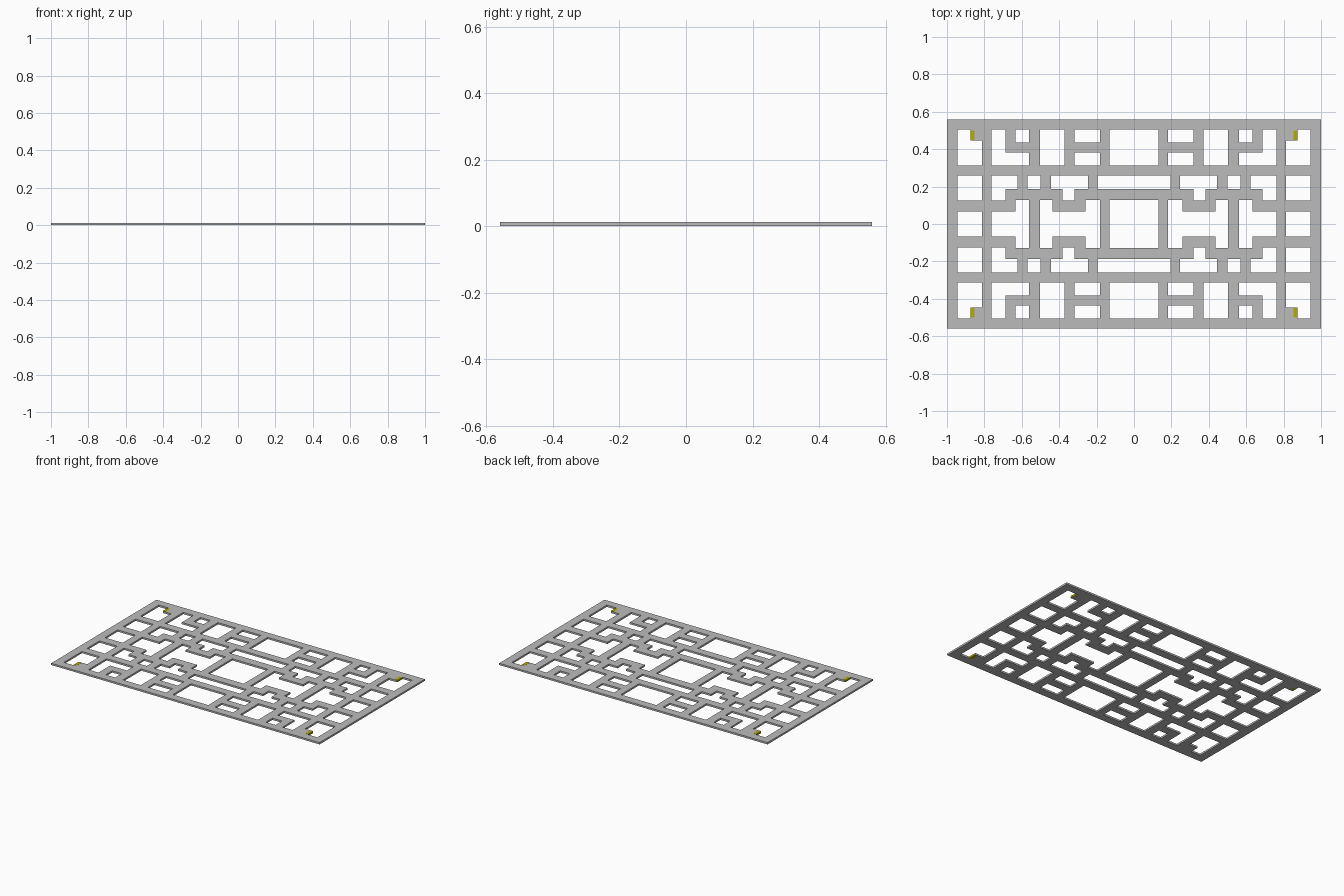
import bpy, bmesh

if "Cube" in bpy.data.objects:
    bpy.data.objects.remove(bpy.data.objects["Cube"])

T = 0.012            # panel thickness
W, D = 1.0, 0.56     # half width, half depth

def material(name, rgb):
    m = bpy.data.materials.new(name)
    m.diffuse_color = (*rgb, 1)
    m.use_nodes = True
    m.node_tree.nodes["Principled BSDF"].inputs["Base Color"].default_value = m.diffuse_color
    return m

grey = material("grey", (0.5, 0.5, 0.5))
yellow = material("yellow", (0.45, 0.42, 0.0))

# Openings in one quarter: x0, x1, y0, y1 (mirrored by testing |x|, |y|)
HOLES = [
    # outer row
    (.812, .944, .312, .446), (.873, .944, .446, .505),
    (.686, .761, .312, .505), (.561, .686, .312, .381),
    (.561, .633, .435, .505), (.371, .503, .312, .505),
    (.183, .317, .435, .505), (.183, .317, .312, .381),
    (0, .132, .312, .505),
    # second row
    (.812, .944, .126, .258), (.622, .761, .186, .258),
    (.686, .761, .126, .186), (.569, .499, .186, .258),
    (.247, .445, .186, .258), (.317, .381, .126, .186),
    (0, .194, .186, .258),
    # middle row
    (.812, .944, 0, .068), (.633, .761, 0, .068),
    (.561, .633, 0, .128), (.437, .503, 0, .128),
    (.258, .437, 0, .068), (.183, .258, 0, .128),
    (0, .132, 0, .128),
]
HOLES = [(min(a, b), max(a, b), c, d) for a, b, c, d in HOLES]

def is_open(x, y):
    x, y = abs(x), abs(y)
    return any(a < x < b and c < y < d for a, b, c, d in HOLES)

def lines(values, limit):
    v = set(values) | {limit}
    return sorted(v | {-k for k in v})

def finish(bm, name, mat):
    me = bpy.data.meshes.new(name)
    bm.to_mesh(me)
    bm.free()
    me.materials.append(mat)
    ob = bpy.data.objects.new(name, me)
    bpy.context.collection.objects.link(ob)
    return ob

# Lattice panel: keep the solid grid cells, then thicken
xs = lines([k for h in HOLES for k in h[:2]], W)
ys = lines([k for h in HOLES for k in h[2:]], D)
bm = bmesh.new()
grid = {}

def vert(x, y):
    if (x, y) not in grid:
        grid[x, y] = bm.verts.new((x, y, 0))
    return grid[x, y]

for x0, x1 in zip(xs, xs[1:]):
    for y0, y1 in zip(ys, ys[1:]):
        if not is_open((x0 + x1) / 2, (y0 + y1) / 2):
            bm.faces.new([vert(x0, y0), vert(x1, y0), vert(x1, y1), vert(x0, y1)])
ret = bmesh.ops.extrude_face_region(bm, geom=bm.faces[:], use_keep_orig=True)
top = [g for g in ret["geom"] if isinstance(g, bmesh.types.BMVert)]
bmesh.ops.translate(bm, verts=top, vec=(0, 0, T))
bmesh.ops.recalc_face_normals(bm, faces=bm.faces[:])
finish(bm, "lattice_panel", grey)

# Yellow tabs on the corner blocks
for sx, side in ((-1, "left"), (1, "right")):
    for sy, end in ((-1, "front"), (1, "back")):
        bm = bmesh.new()
        bmesh.ops.create_cube(bm, size=1)
        for v in bm.verts:
            v.co = (sx * .863 + v.co.x * .022, sy * .475 + v.co.y * .05,
                    T / 2 + v.co.z * (T + .0006))
        bmesh.ops.translate(bm, verts=bm.verts[:], vec=(0, 0, .0003))
        finish(bm, f"corner_tab_{end}_{side}", yellow)
